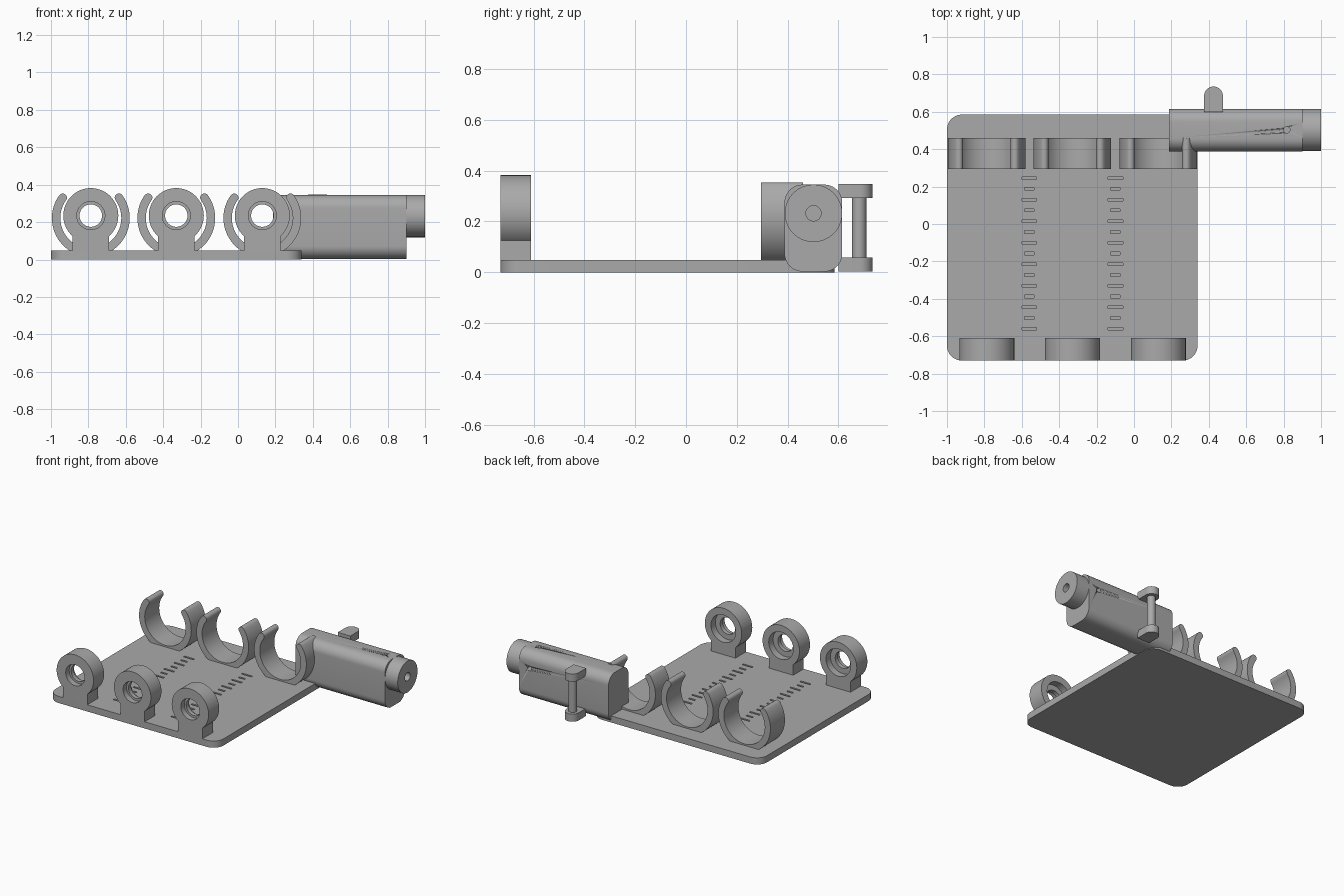
import bpy, bmesh
from math import cos, sin, pi, radians
from mathutils import Vector

if "Cube" in bpy.data.objects:
    bpy.data.objects.remove(bpy.data.objects["Cube"], do_unlink=True)

grey = bpy.data.materials.new("matte grey")
grey.use_nodes = True
GREY = (0.4, 0.4, 0.4, 1)
grey.diffuse_color = GREY
grey.node_tree.nodes["Principled BSDF"].inputs["Base Color"].default_value = GREY


def finish(name, bm):
    bmesh.ops.recalc_face_normals(bm, faces=bm.faces)
    mesh = bpy.data.meshes.new(name)
    bm.to_mesh(mesh)
    bm.free()
    ob = bpy.data.objects.new(name, mesh)
    bpy.context.collection.objects.link(ob)
    mesh.materials.append(grey)
    return ob


def smooth(ob):
    bpy.ops.object.select_all(action='DESELECT')
    ob.select_set(True)
    bpy.context.view_layer.objects.active = ob
    bpy.ops.object.shade_smooth_by_angle(angle=radians(30))


def arc(cx, cy, r, a0, a1, n):
    """Points on an arc, angles in degrees."""
    steps = [radians(a0 + (a1 - a0) * i / n) for i in range(n + 1)]
    return [(cx + r * cos(a), cy + r * sin(a)) for a in steps]


def rounded_rect(u0, u1, v0, v1, r):
    corners = [(u1 - r, v1 - r), (u0 + r, v1 - r), (u0 + r, v0 + r), (u1 - r, v0 + r)]
    return [p for i, (u, v) in enumerate(corners)
            for p in arc(u, v, r, 90 * i, 90 * i + 90, 10)]


def place(axis, u, v, t):
    return Vector({'x': (t, u, v), 'y': (u, t, v), 'z': (u, v, t)}[axis])


def prism(name, outline, axis, t0, t1):
    """Extrude a flat outline along an axis."""
    bm = bmesh.new()
    face = bm.faces.new([bm.verts.new(place(axis, u, v, t0)) for u, v in outline])
    side = bmesh.ops.extrude_face_region(bm, geom=[face])['geom']
    bmesh.ops.translate(bm, vec=place(axis, 0, 0, t1 - t0),
                        verts=[g for g in side if isinstance(g, bmesh.types.BMVert)])
    ob = finish(name, bm)
    smooth(ob)
    return ob


def lathe(name, profile, axis, cu, cv, n=64):
    """Turn a closed (radius, position) profile about an axis."""
    bm = bmesh.new()
    loops = []
    for i in range(n):
        a = 2 * pi * i / n
        loops.append([bm.verts.new(place(axis, cu + r * cos(a), cv + r * sin(a), t))
                      for r, t in profile])
    m = len(profile)
    for i in range(n):
        p, q = loops[i], loops[(i + 1) % n]
        for j in range(m):
            k = (j + 1) % m
            bm.faces.new((p[j], p[k], q[k], q[j]))
    ob = finish(name, bm)
    smooth(ob)
    return ob


def cut(ob, cutter):
    mod = ob.modifiers.new("cut", 'BOOLEAN')
    mod.operation = 'DIFFERENCE'
    mod.solver = 'EXACT'
    mod.object = cutter
    cutter.hide_render = True
    cutter.hide_set(True)


# Base plate with two engraved scales
plate = prism("base_plate", rounded_rect(-1, 0.34, -0.73, 0.585, 0.08), 'z', 0, 0.048)
bm = bmesh.new()
for cx in (-0.56, -0.1):
    for i in range(15):
        width = 0.05 if i % 2 else 0.08
        box = bmesh.ops.create_cube(bm, size=1)['verts']
        bmesh.ops.scale(bm, vec=(width, 0.014, 0.04), verts=box)
        bmesh.ops.translate(bm, vec=(cx, 0.245 - 0.0575 * i, 0.05), verts=box)
cut(plate, finish("scale_cutter", bm))

# Front rings on pedestals, with matching spring clips behind
FRONT, BACK = -0.73, -0.61
ring_profile = [(0.147, FRONT), (0.147, BACK), (0.098, BACK), (0.098, -0.66),
                (0.06, -0.66), (0.06, -0.69), (0.075, -0.69), (0.075, FRONT)]
for side, cx in (("right", -0.787), ("middle", -0.33), ("left", 0.13)):
    lathe(side + "_ring", ring_profile, 'y', cx, 0.235)
    prism(side + "_ring_pedestal",
          [(cx - 0.097, 0.03), (cx + 0.097, 0.03), (cx + 0.097, 0.126), (cx - 0.097, 0.126)],
          'y', FRONT, BACK)
    cz, inner, outer, tip = 0.222, 0.163, 0.208, 36
    mid, cap = (inner + outer) / 2, (outer - inner) / 2
    a, b = radians(180 - tip), radians(tip)
    outline = arc(cx, cz, outer, tip, tip - 180 - 2 * tip, 56)
    outline += arc(cx + mid * cos(a), cz + mid * sin(a), cap, 180 - tip, -tip, 8)[1:-1]
    outline += arc(cx, cz, inner, -180 - tip, tip, 56)
    outline += arc(cx + mid * cos(b), cz + mid * sin(b), cap, 180 + tip, tip, 8)[1:-1]
    prism(side + "_clip", outline, 'y', 0.295, 0.46)

# Side housing with two pin holes
housing = prism("housing", rounded_rect(0.388, 0.615, 0.003, 0.345, 0.07), 'x', 0.187, 0.9)
cut(housing, prism("top_pin_cutter", arc(0.817, 0.503, 0.017, 0, 348.75, 31), 'z', 0.25, 0.4))
cut(housing, prism("back_pin_cutter", arc(0.817, 0.232, 0.017, 0, 348.75, 31), 'y', 0.55, 0.65))

# End knob with a bore
lathe("end_knob", [(0.113, 0.88), (0.113, 1), (0.03, 1), (0.03, 0.88)], 'x', 0.502, 0.232)

# Rear handle: two rounded lugs joined by a post
lug = [(0.375, 0.6), (0.475, 0.6)] + arc(0.425, 0.685, 0.05, 0, 180, 24)
prism("lower_lug", lug, 'z', 0.003, 0.058)
prism("upper_lug", lug, 'z', 0.292, 0.347)
prism("handle_post", arc(0.425, 0.682, 0.028, 0, 348.75, 31), 'z', 0.05, 0.3)
